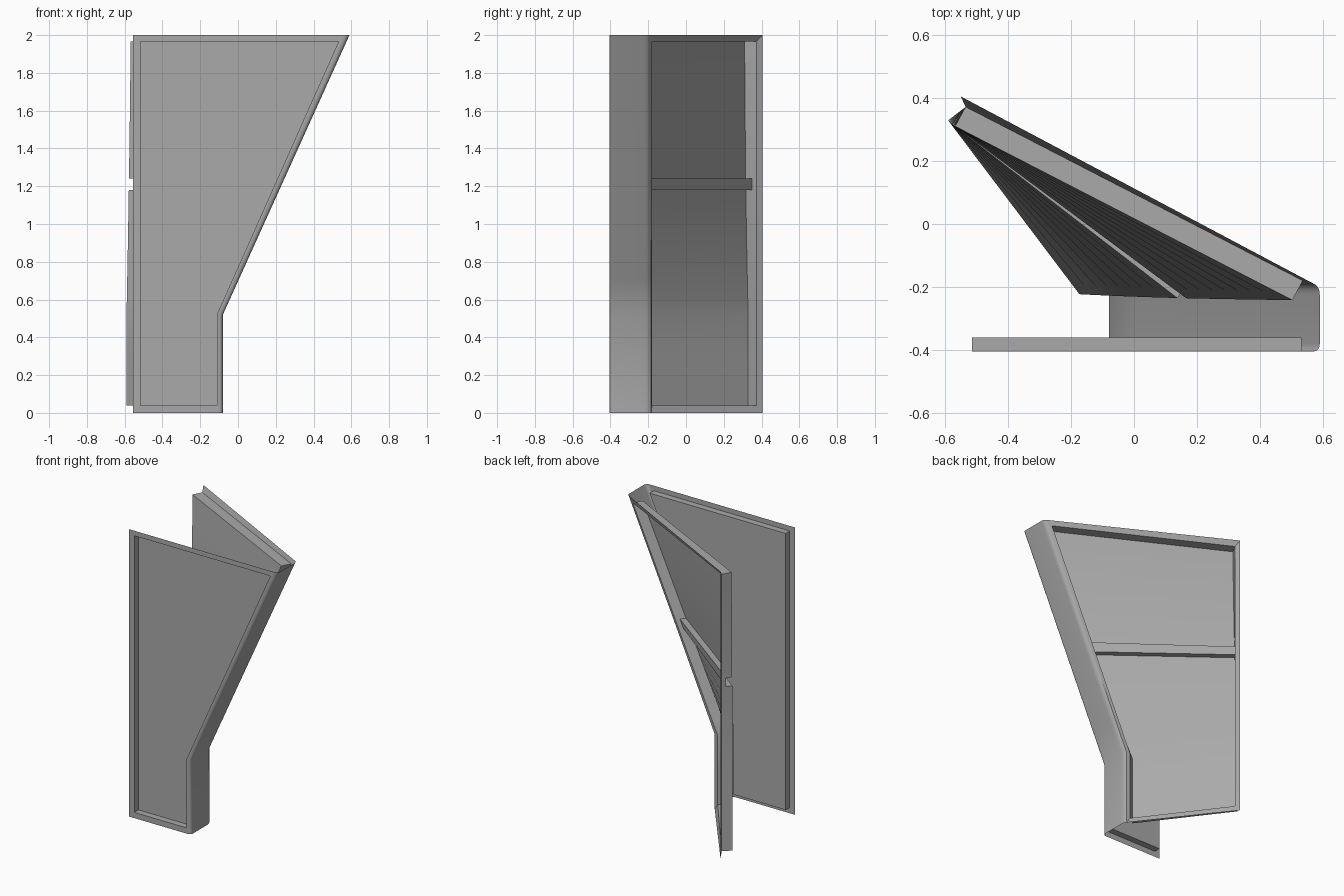
import bpy
import bmesh
import math
from mathutils import Vector

cube = bpy.data.objects.get("Cube")
if cube:
    bpy.data.objects.remove(cube)

grey = bpy.data.materials.new("plain_grey")
grey.use_nodes = True
grey.diffuse_color = (0.4, 0.4, 0.4, 1)
grey.node_tree.nodes["Principled BSDF"].inputs["Base Color"].default_value = (0.4, 0.4, 0.4, 1)

HEIGHT, KNEE = 2.0, 0.52
LOW, HIGH = 0.04, 1.965          # recess bottom and top
FRONT, REAR = -0.405, -0.2       # depth of the two spine corners
FREE = Vector((-0.55, 0.405, 0))  # rear panel's free edge
RECESS, BAR = 0.07, 0.03
STEPS = 8


def spine_x(z):
    """Straight at the foot, leaning outwards above the knee."""
    return -0.08 + 0.67 * max(0, z - KNEE) / (HEIGHT - KNEE)


def span(a, b, n=STEPS):
    return [a + (b - a) * i / n for i in range(n + 1)]


def rear_dir(z):
    return (FREE - Vector((spine_x(z), REAR, 0))).normalized()


def rear_edge(z):
    d = rear_dir(z) * 0.02
    return Vector((spine_x(z) + d.x, REAR + d.y, z))


def sunk(x, y, z, depth):
    """Point pushed towards the inside of the fold."""
    d = rear_dir(z)
    return Vector((x - d.y * depth, y + d.x * depth, z))


def near(z, depth):
    return sunk(spine_x(z) - 0.038, -0.18, z, depth)


def far(z, depth):
    return sunk(-0.535, 0.372, z, depth)


def loft(bm, rows):
    """Skin a grid of points with quads."""
    grid = [[bm.verts.new(p) for p in row] for row in rows]
    for a, b in zip(grid, grid[1:]):
        for i in range(len(a) - 1):
            bm.faces.new((a[i], a[i + 1], b[i + 1], b[i]))


def finish(name, bm, facing):
    bmesh.ops.remove_doubles(bm, verts=bm.verts, dist=0.0005)
    bmesh.ops.dissolve_degenerate(bm, edges=bm.edges, dist=0.0001)
    bmesh.ops.recalc_face_normals(bm, faces=bm.faces)
    total = sum((f.normal * f.calc_area() for f in bm.faces), Vector())
    if total.dot(facing) < 0:
        bmesh.ops.reverse_faces(bm, faces=bm.faces)
    mesh = bpy.data.meshes.new(name)
    bm.to_mesh(mesh)
    bm.free()
    mesh.materials.append(grey)
    obj = bpy.data.objects.new(name, mesh)
    bpy.context.collection.objects.link(obj)
    bpy.ops.object.select_all(action="DESELECT")
    obj.select_set(True)
    bpy.context.view_layer.objects.active = obj
    bpy.ops.object.shade_smooth_by_angle(angle=math.radians(30))


# Front panel: flat frame with a shallow sunk tray
bm = bmesh.new()
edge = 0.025
outer = [(-0.555, 0), (spine_x(0) - edge, 0), (spine_x(0) - edge, KNEE),
         (spine_x(HEIGHT) - edge, HEIGHT), (-0.555, HEIGHT)]
inner = [(-0.515, LOW), (-0.112, LOW), (-0.112, KNEE), (0.532, HIGH), (-0.515, HIGH)]
rings = [[Vector((x, y, z)) for x, z in loop + loop[:1]]
         for loop, y in ((outer, FRONT), (inner, FRONT), (inner, FRONT + 0.045))]
loft(bm, rings)
bm.faces.new([bm.verts.new(p) for p in rings[-1][:-1]])
finish("front_panel", bm, Vector((0, -1, 0)))

# Spine: rounded strip joining the two panels
def bend(a, corner, b, n=5):
    return [a * (1 - t) ** 2 + corner * 2 * t * (1 - t) + b * t * t for t in span(0, 1, n)]


bm = bmesh.new()
rows = []
for z in [0, KNEE] + span(KNEE, HEIGHT)[1:]:
    x = spine_x(z)
    rows.append(bend(Vector((x - edge, FRONT, z)), Vector((x, FRONT, z)),
                     Vector((x, FRONT + edge, z)))
                + bend(Vector((x, REAR - edge, z)), Vector((x, REAR, z)), rear_edge(z)))
loft(bm, rows)
finish("spine", bm, Vector((1, 0, 0)))

# Rear panel: twisted frame, two sunk trays and a raised crossbar
bm = bmesh.new()
bar_low, bar_high = 1.18, 1.24
profile = [(z, RECESS) for z in span(LOW, KNEE, 2) + span(KNEE, bar_low)[1:]]
profile += [(bar_low, BAR), (bar_high, BAR)]
profile += [(z, RECESS) for z in span(bar_high, HIGH)]
loft(bm, [[near(z, d), far(z, d)] for z, d in [(LOW, 0)] + profile + [(HIGH, 0)]])

frame_z = [0, LOW] + [z for z, d in profile[1:-1]] + [HEIGHT]
inner_z = [LOW, LOW] + [z for z, d in profile[1:-1]] + [HIGH]
for side, rim in ((near, rear_edge), (far, lambda z: Vector((FREE.x, FREE.y, z)))):
    loft(bm, [[side(z, 0), side(z, d)] for z, d in profile])
    loft(bm, [[rim(a), side(b, 0)] for a, b in zip(frame_z, inner_z)])
for a, b in ((0, LOW), (HEIGHT, HIGH)):
    loft(bm, [[rear_edge(a), Vector((FREE.x, FREE.y, a))], [near(b, 0), far(b, 0)]])
finish("rear_panel", bm, Vector((0.5, 1, 0)))
